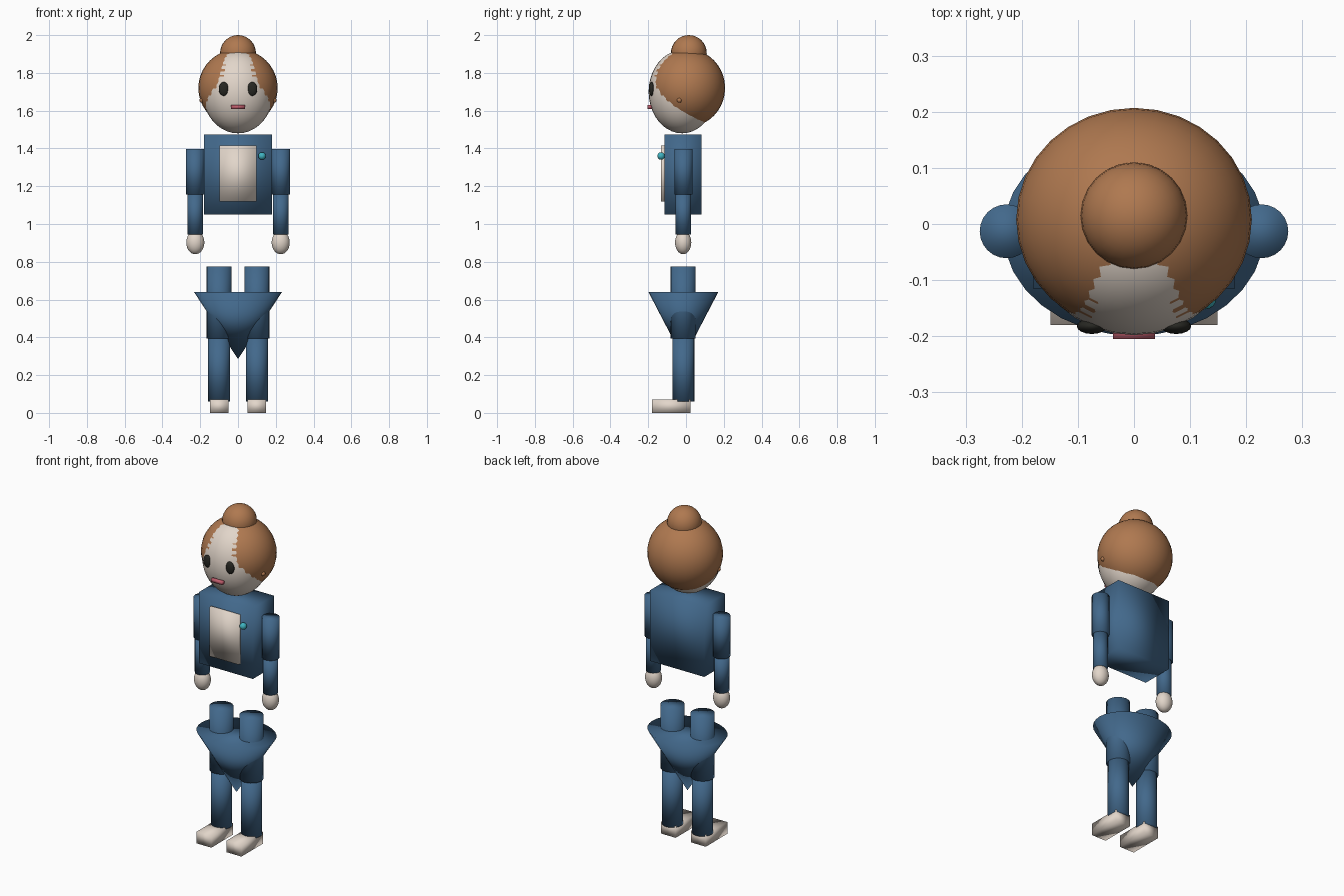
import bpy
import math

if "Cube" in bpy.data.objects:
    bpy.data.objects.remove(bpy.data.objects["Cube"])


def material(name, rgb):
    m = bpy.data.materials.new(name)
    m.diffuse_color = (*rgb, 1)
    m.use_nodes = True
    m.node_tree.nodes["Principled BSDF"].inputs["Base Color"].default_value = m.diffuse_color
    return m


BROWN = material("hair brown", (0.43, 0.19, 0.08))
BLUE = material("suit blue", (0.055, 0.14, 0.26))
CREAM = material("cream", (0.76, 0.67, 0.59))
DARK = material("eye dark", (0.02, 0.02, 0.016))
PINK = material("lip pink", (0.52, 0.11, 0.15))
TEAL = material("button teal", (0.05, 0.45, 0.53))


def finish(name, mat, scale):
    o = bpy.context.object
    o.name = name
    o.scale = scale
    bpy.ops.object.transform_apply(location=False, rotation=False, scale=True)
    o.data.materials.append(mat)
    bpy.ops.object.shade_smooth()
    return o


def ball(name, mat, loc, radii, segments=24, rings=16):
    bpy.ops.mesh.primitive_uv_sphere_add(
        segments=segments, ring_count=rings, radius=1, location=loc)
    return finish(name, mat, radii)


def box(name, mat, low, high):
    loc = [(a + b) / 2 for a, b in zip(low, high)]
    bpy.ops.mesh.primitive_cube_add(size=1, location=loc)
    return finish(name, mat, [b - a for a, b in zip(low, high)])


def tube(name, mat, x, y, z0, z1, r):
    bpy.ops.mesh.primitive_cylinder_add(
        vertices=24, radius=r, depth=z1 - z0, location=(x, y, (z0 + z1) / 2))
    return finish(name, mat, (1, 1, 1))


# Head, hair and bun
ball("head", CREAM, (0, -0.02, 1.70), (0.188, 0.178, 0.22), 32, 20)
ball("hair", BROWN, (0, 0.008, 1.72), (0.21, 0.199, 0.206), 32, 20)
ball("hair_bun", BROWN, (0, 0.015, 1.905), (0.095, 0.095, 0.095))

# Mouth
box("mouth", PINK, (-0.037, -0.205, 1.61), (0.037, -0.18, 1.629))

# Torso with front panel and button
box("torso", BLUE, (-0.18, -0.115, 1.05), (0.18, 0.083, 1.475))
box("chest_panel", CREAM, (-0.097, -0.132, 1.12), (0.097, -0.11, 1.415))
ball("button", TEAL, (0.127, -0.132, 1.36), (0.02, 0.02, 0.02), 16, 10)

# Inverted cone at the hips
bpy.ops.mesh.primitive_cone_add(
    vertices=32, radius1=1, radius2=0, depth=0.355,
    location=(0, -0.014, 0.4625), rotation=(math.pi, 0, 0))
finish("hip_cone", BLUE, (0.233, 0.185, 1))

# Paired parts
for side, s in (("left", -1), ("right", 1)):
    ball(side + "_eye", DARK, (s * 0.075, -0.182, 1.715), (0.027, 0.014, 0.037), 16, 10)
    ball(side + "_ear_stud", BROWN, (s * 0.191, -0.035, 1.655), (0.013, 0.013, 0.013), 12, 8)
    tube(side + "_upper_arm", BLUE, s * 0.227, -0.013, 1.155, 1.397, 0.048)
    tube(side + "_forearm", BLUE, s * 0.227, -0.015, 0.945, 1.16, 0.041)
    ball(side + "_hand", CREAM, (s * 0.226, -0.015, 0.902), (0.048, 0.043, 0.062))
    tube(side + "_thigh", BLUE, s * 0.10, -0.015, 0.395, 0.775, 0.066)
    tube(side + "_shin", BLUE, s * 0.10, -0.014, 0.06, 0.40, 0.058)
    box(side + "_foot", CREAM, (s * 0.10 - 0.049, -0.18, 0), (s * 0.10 + 0.049, 0.025, 0.07))
